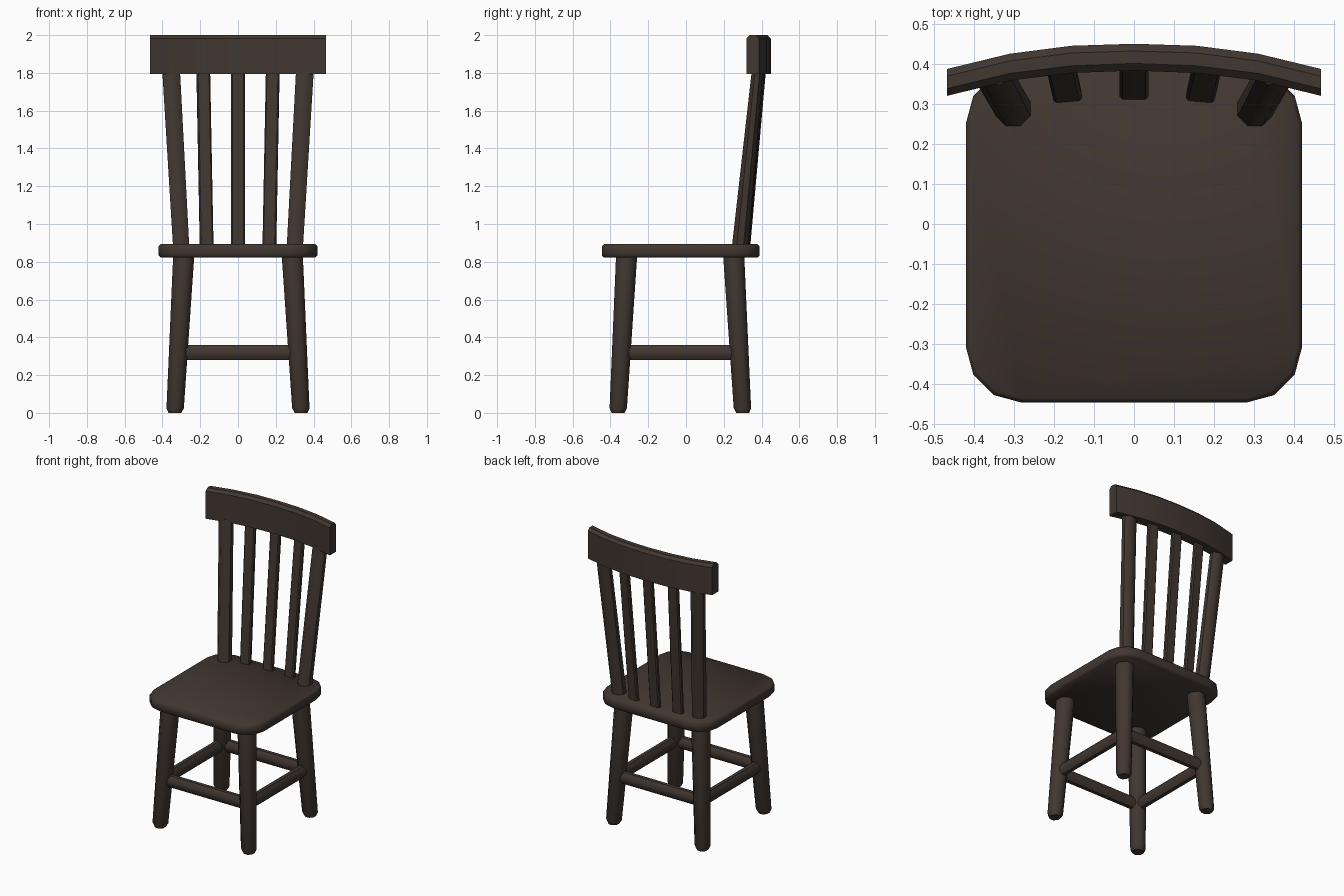
import bpy, bmesh, math
from mathutils import Vector

if "Cube" in bpy.data.objects:
    bpy.data.objects.remove(bpy.data.objects["Cube"])

wood = bpy.data.materials.new("dark brown wood")
wood.diffuse_color = (0.053, 0.038, 0.030, 1)
wood.use_nodes = True
wood.node_tree.nodes["Principled BSDF"].inputs["Base Color"].default_value = wood.diffuse_color


def loft(name, sections, angle=30):
    """Skin a list of equal-length rings and cap both ends."""
    bm = bmesh.new()
    rings = [[bm.verts.new(p) for p in s] for s in sections]
    n = len(rings[0])
    for a, b in zip(rings, rings[1:]):
        for i in range(n):
            j = (i + 1) % n
            bm.faces.new((a[i], a[j], b[j], b[i]))
    bm.faces.new(rings[0])
    bm.faces.new(rings[-1])
    bmesh.ops.recalc_face_normals(bm, faces=bm.faces)
    me = bpy.data.meshes.new(name)
    bm.to_mesh(me)
    bm.free()
    me.materials.append(wood)
    ob = bpy.data.objects.new(name, me)
    bpy.context.collection.objects.link(ob)
    bpy.ops.object.select_all(action='DESELECT')
    ob.select_set(True)
    bpy.context.view_layer.objects.active = ob
    bpy.ops.object.shade_smooth_by_angle(angle=math.radians(angle))
    return ob


def octagon(c, u, v, a, b):
    """Octagon with flats at distance a along u and b along v."""
    c, u, v = Vector(c), Vector(u), Vector(v)
    k = 1 / math.cos(math.pi / 8)
    angs = [math.pi / 8 + i * math.pi / 4 for i in range(8)]
    return [c + u * a * k * math.cos(t) + v * b * k * math.sin(t) for t in angs]


X, Y, Z = (1, 0, 0), (0, 1, 0), (0, 0, 1)


# Seat: rounded rectangle with softened edges
def seat_ring(z, inset):
    r = 0.14
    pts = []
    for cx, cy, start in ((0.28, 0.25, 0), (-0.28, 0.25, 90), (-0.28, -0.306, 180), (0.28, -0.306, 270)):
        for i in range(4):
            t = math.radians(start + i * 30)
            pts.append((cx + (r - inset) * math.cos(t), cy + (r - inset) * math.sin(t), z))
    return pts


loft("seat", [seat_ring(0.822, 0.012), seat_ring(0.834, 0),
              seat_ring(0.882, 0), seat_ring(0.894, 0.012)], 50)


# Tapered, splayed legs with chamfered feet
def leg(name, foot, top):
    f, t = Vector((*foot, 0)), Vector((*top, 0.84))
    secs = []
    for z, w in ((0, 0.034), (0.025, 0.046), (0.84, 0.056)):
        secs.append(octagon(f.lerp(t, z / 0.84), X, Y, w, w))
    loft(name, secs, 46)


for s, side in ((-1, "left"), (1, "right")):
    leg("front_leg_" + side, (s * 0.334, -0.36), (s * 0.287, -0.314))
    leg("rear_leg_" + side, (s * 0.334, 0.30), (s * 0.287, 0.252))
    # Side stretcher
    loft("side_stretcher_" + side,
         [octagon((s * 0.316, y, 0.32), X, Z, 0.03, 0.039) for y in (-0.34, 0.28)], 46)
    # Outer back post
    loft("back_post_" + side,
         [octagon((s * 0.301, 0.286, 0.88), X, Y, 0.043, 0.043),
          octagon((s * 0.354, 0.378, 1.81), X, Y, 0.047, 0.03)], 46)

# Front and rear stretchers
for y, name in ((-0.342, "front_stretcher"), (0.282, "rear_stretcher")):
    loft(name, [octagon((x, y, 0.32), Y, Z, 0.03, 0.039) for x in (-0.31, 0.31)], 46)


# Flat back slats, turned slightly to follow the curved rail
def slat_ring(x, y, z, turn, w=0.036, d=0.015, c=0.007):
    out = []
    for px, py in ((w, -d + c), (w, d - c), (w - c, d), (c - w, d),
                   (-w, d - c), (-w, c - d), (c - w, -d), (w - c, -d)):
        out.append((x + px * math.cos(turn) - py * math.sin(turn),
                    y + px * math.sin(turn) + py * math.cos(turn), z))
    return out


for i in (-1, 0, 1):
    turn = -i * math.radians(5)
    loft(f"back_slat_{i + 2}", [slat_ring(i * 0.166, 0.325 - 0.006 * abs(i), 0.88, turn),
                                slat_ring(i * 0.184, 0.408 - 0.008 * abs(i), 1.81, turn)])

# Curved top rail
stations = [(0.467, 0.320, 0.387), (0.311, 0.358, 0.425), (0.156, 0.377, 0.445)]
stations = [(-x, f, b) for x, f, b in stations] + [(0, 0.383, 0.450)] + stations[::-1]
c = 0.018
loft("top_rail", [[(x, f, 1.795), (x, f, 2 - c), (x, f + c, 2), (x, b - c, 2),
                   (x, b, 2 - c), (x, b, 1.795)] for x, f, b in stations])
